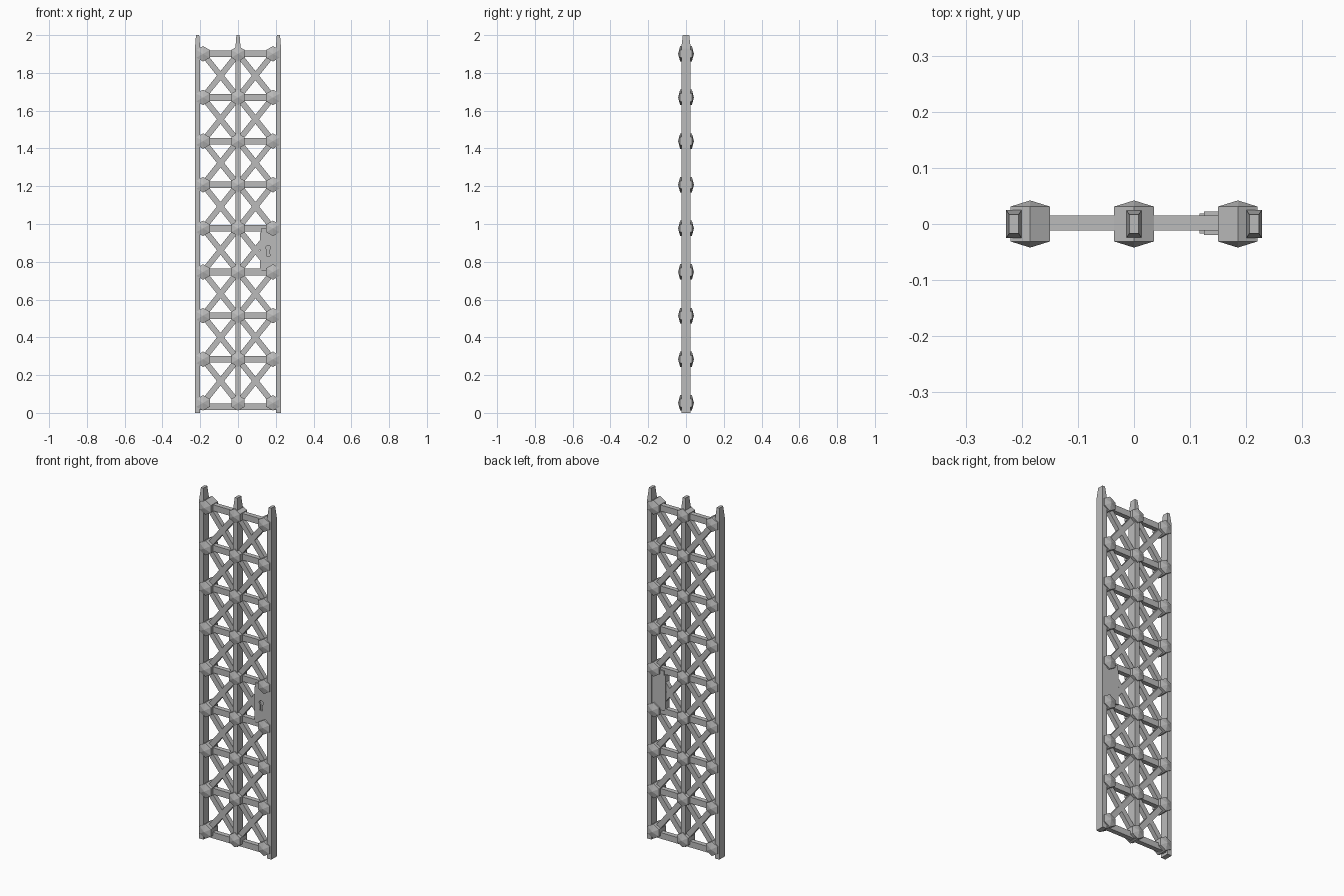
import bpy, bmesh, math
from mathutils import Matrix, Vector

cube = bpy.data.objects.get("Cube")
if cube:
    bpy.data.objects.remove(cube, do_unlink=True)

# One grey iron material
iron = bpy.data.materials.new("grey_iron")
iron.use_nodes = True
GREY = (0.5, 0.5, 0.5, 1)
iron.diffuse_color = GREY
iron.node_tree.nodes["Principled BSDF"].inputs["Base Color"].default_value = GREY


def finish(name, bm):
    bmesh.ops.recalc_face_normals(bm, faces=bm.faces)
    mesh = bpy.data.meshes.new(name)
    bm.to_mesh(mesh)
    bm.free()
    mesh.materials.append(iron)
    ob = bpy.data.objects.new(name, mesh)
    bpy.context.collection.objects.link(ob)
    return ob


def add_box(bm, centre, size, turn=0.0):
    m = (Matrix.Translation(centre) @ Matrix.Rotation(turn, 4, 'Y')
         @ Matrix.Diagonal((*size, 1)))
    return bmesh.ops.create_cube(bm, size=1, matrix=m)["verts"]


def box(name, lo, hi):
    bm = bmesh.new()
    lo, hi = Vector(lo), Vector(hi)
    add_box(bm, (lo + hi) / 2, hi - lo)
    return finish(name, bm)


ROWS = [0.053 + 0.231 * i for i in range(9)]
COLUMNS = (-0.185, 0, 0.185)
BAR_Y, BAR_DEPTH = 0.002, 0.027


# Uprights with tapered tips
def post(name, x, bottom):
    bm = bmesh.new()
    shoulder = 1.93
    verts = add_box(bm, (x, 0, (bottom + shoulder) / 2),
                    (0.028, 0.05, shoulder - bottom))
    top = max(bm.faces, key=lambda f: f.calc_center_median().z)
    tip = bmesh.ops.extrude_discrete_faces(bm, faces=[top])["faces"][0]
    for v in tip.verts:
        v.co = (x + (v.co.x - x) * 0.6, v.co.y * 0.68, 2.0)
    return finish(name, bm)


post("right_post", -0.214, 0)
post("middle_post", 0, 0.015)
post("left_post", 0.214, 0)

# Horizontal rails
bm = bmesh.new()
for i, z in enumerate(ROWS):
    z = z - 0.02 if i == 0 else z
    add_box(bm, (0, BAR_Y, z), (0.41, BAR_DEPTH, 0.035))
finish("rails", bm)

# Crossed braces in every panel
bm = bmesh.new()
for z0, z1 in zip(ROWS, ROWS[1:]):
    for side in (-1, 1):
        angle = math.atan2(z1 - z0, 0.185)
        for slope in (-1, 1):
            add_box(bm, (side * 0.0925, BAR_Y, (z0 + z1) / 2),
                    (math.hypot(0.185, z1 - z0), BAR_DEPTH - 0.001, 0.03),
                    slope * angle)
finish("cross_braces", bm)

# Hexagonal studs with a low point on both faces
bm = bmesh.new()
for x in COLUMNS:
    for z in ROWS:
        ring = [(0.041 * math.sin(k * math.pi / 3), 0.041 * math.cos(k * math.pi / 3))
                for k in range(6)]
        front, back = ([bm.verts.new((x + a, y, z + b)) for a, b in ring]
                       for y in (-0.031, 0.031))
        front_tip, back_tip = (bm.verts.new((x, y, z)) for y in (-0.042, 0.042))
        for k in range(6):
            n = (k + 1) % 6
            bm.faces.new((front[k], front[n], back[n], back[k]))
            bm.faces.new((front[k], front[n], front_tip))
            bm.faces.new((back[k], back[n], back_tip))
finish("studs", bm)

# Lock case with its edge plate
lock = box("lock_case", (0.125, -0.02, 0.753), (0.202, 0.022, 0.98))
box("lock_edge_plate", (0.117, -0.017, 0.757), (0.126, 0.019, 0.955))

# Keyhole sunk into the lock case
bm = bmesh.new()
outline = [(0.013 * math.cos(a), 0.013 * math.sin(a))
           for a in (math.radians(-60 + 300 * k / 12) for k in range(13))]
outline += [(-0.009, -0.044), (0.009, -0.044)]
base = bm.faces.new([bm.verts.new((0.16 + a, -0.03, 0.874 + b)) for a, b in outline])
grown = bmesh.ops.extrude_face_region(bm, geom=[base])["geom"]
bmesh.ops.translate(bm, vec=(0, 0.02, 0),
                    verts=[g for g in grown if isinstance(g, bmesh.types.BMVert)])
cutter = finish("keyhole_cutter", bm)
cutter.hide_render = True
cutter.hide_set(True)
cut = lock.modifiers.new("keyhole", 'BOOLEAN')
cut.operation = 'DIFFERENCE'
cut.solver = 'EXACT'
cut.object = cutter
